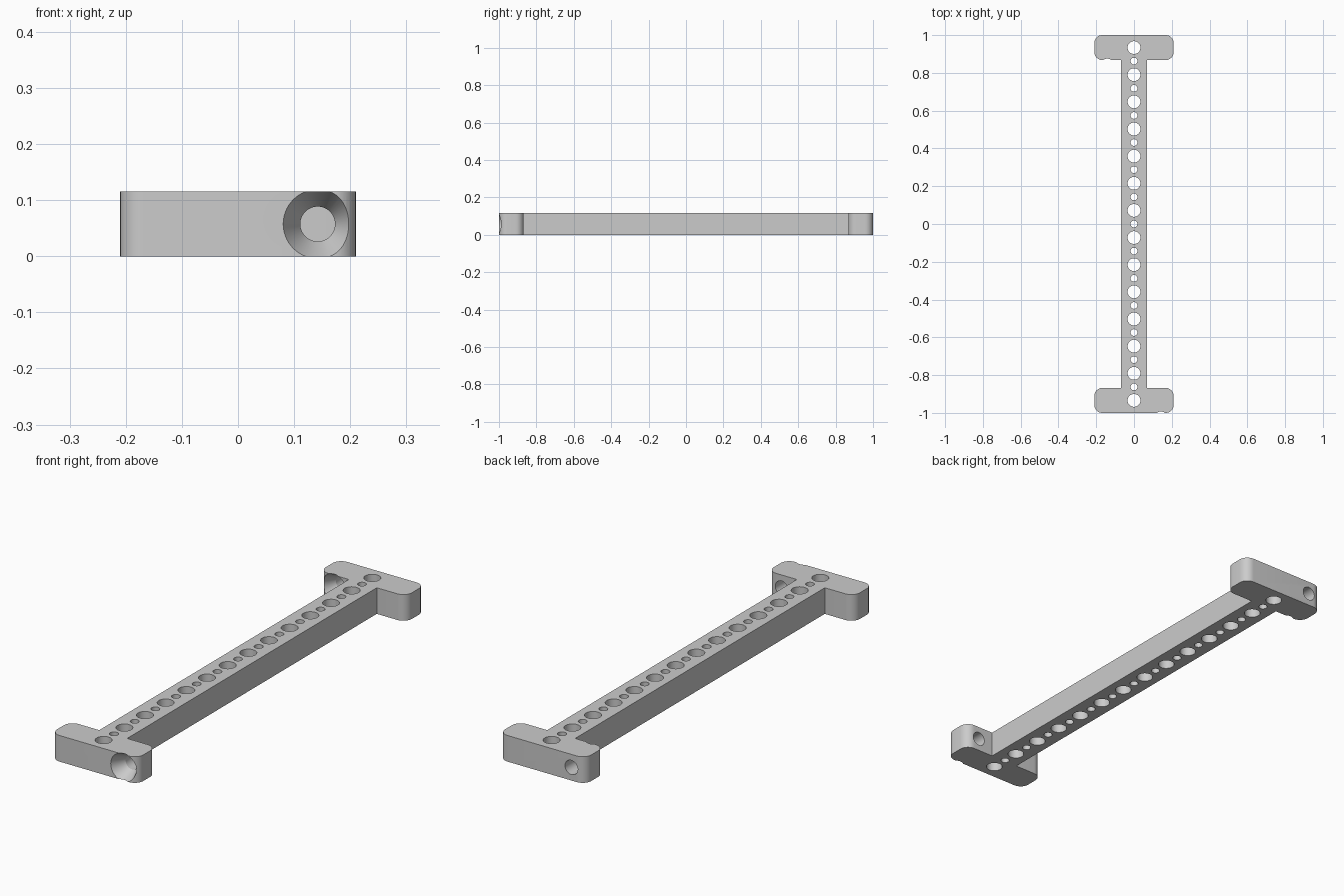
import bpy, bmesh, math
from mathutils import Matrix, Vector

cube = bpy.data.objects.get("Cube")
if cube:
    bpy.data.objects.remove(cube, do_unlink=True)

H = 0.115                    # thickness
W, INNER = 0.21, 0.868       # end plate half width and inner face
BEAM = 0.068                 # beam half width
R = 0.042                    # corner radius
PITCH = 0.1437               # spacing of the large holes
BORE_X, BORE_R = 0.142, 0.031
SINK_R, SINK_D = 0.0615, 0.06

grey = bpy.data.materials.new("light grey")
grey.use_nodes = True
grey.diffuse_color = (0.6, 0.6, 0.6, 1)
grey.node_tree.nodes["Principled BSDF"].inputs["Base Color"].default_value = (0.6, 0.6, 0.6, 1)


def make(name, bm):
    bmesh.ops.recalc_face_normals(bm, faces=bm.faces)
    mesh = bpy.data.meshes.new(name)
    bm.to_mesh(mesh)
    bm.free()
    ob = bpy.data.objects.new(name, mesh)
    bpy.context.scene.collection.objects.link(ob)
    return ob


def corner(cx, cy, start, steps=10):
    """Points of a quarter circle, counter-clockwise."""
    return [(cx + R * math.cos(start + math.pi / 2 * i / steps),
             cy + R * math.sin(start + math.pi / 2 * i / steps)) for i in range(steps + 1)]


# Outline: right half of the back end, then mirrored
q = [(BEAM, INNER)]
q += corner(W - R, INNER + R, -math.pi / 2)
q += corner(W - R, 1 - R, 0)
top = q + [(-x, y) for x, y in reversed(q)]
outline = top + [(-x, -y) for x, y in top]

bm = bmesh.new()
face = bm.faces.new([bm.verts.new((x, y, 0)) for x, y in outline])
ext = bmesh.ops.extrude_face_region(bm, geom=[face])
bmesh.ops.translate(bm, vec=(0, 0, H),
                    verts=[v for v in ext["geom"] if isinstance(v, bmesh.types.BMVert)])
bar = make("drilled_bar", bm)
bar.data.materials.append(grey)

# Row of alternating large and small vertical holes
bm = bmesh.new()
for i in range(27):
    r = 0.034 if i % 2 == 0 else 0.018
    bmesh.ops.create_cone(bm, cap_ends=True, segments=40, radius1=r, radius2=r, depth=H * 2,
                          matrix=Matrix.Translation((0, (i - 13) * PITCH / 2, H / 2)))
cutters = [make("hole_row_cutter", bm)]


def bore(name, x, y):
    """Countersunk bore along +y, wide end at the given y."""
    out = 0.01
    slope = (SINK_R - BORE_R) / SINK_D
    profile = [(SINK_R + out * slope, -out), (BORE_R, SINK_D), (BORE_R, 0.16)]
    n = 56
    bm = bmesh.new()
    rings = [[bm.verts.new(Vector((x + r * math.cos(math.tau * k / n), y + d,
                                   H / 2 + r * math.sin(math.tau * k / n))))
              for k in range(n)] for r, d in profile]
    for a, b in zip(rings, rings[1:]):
        for k in range(n):
            bm.faces.new((a[k], a[(k + 1) % n], b[(k + 1) % n], b[k]))
    bm.faces.new(rings[0])
    bm.faces.new(rings[-1])
    return make(name, bm)


cutters.append(bore("front_bore_cutter", BORE_X, -1))
cutters.append(bore("back_bore_cutter", -BORE_X, INNER))

# Cut the holes and bake the result
for c in cutters:
    c.hide_render = True
    mod = bar.modifiers.new(c.name, "BOOLEAN")
    mod.operation = "DIFFERENCE"
    mod.solver = "EXACT"
    mod.object = c
bpy.context.view_layer.update()
deps = bpy.context.evaluated_depsgraph_get()
result = bpy.data.meshes.new_from_object(bar.evaluated_get(deps))
bar.modifiers.clear()
bar.data = result
for c in cutters:
    bpy.data.objects.remove(c, do_unlink=True)
result.materials.clear()
result.materials.append(grey)
result.polygons.foreach_set("material_index", [0] * len(result.polygons))

# Smooth round walls, sharp rims
for ob in bpy.context.selected_objects:
    ob.select_set(False)
bar.select_set(True)
bpy.context.view_layer.objects.active = bar
bpy.ops.object.shade_smooth_by_angle(angle=math.radians(25))
